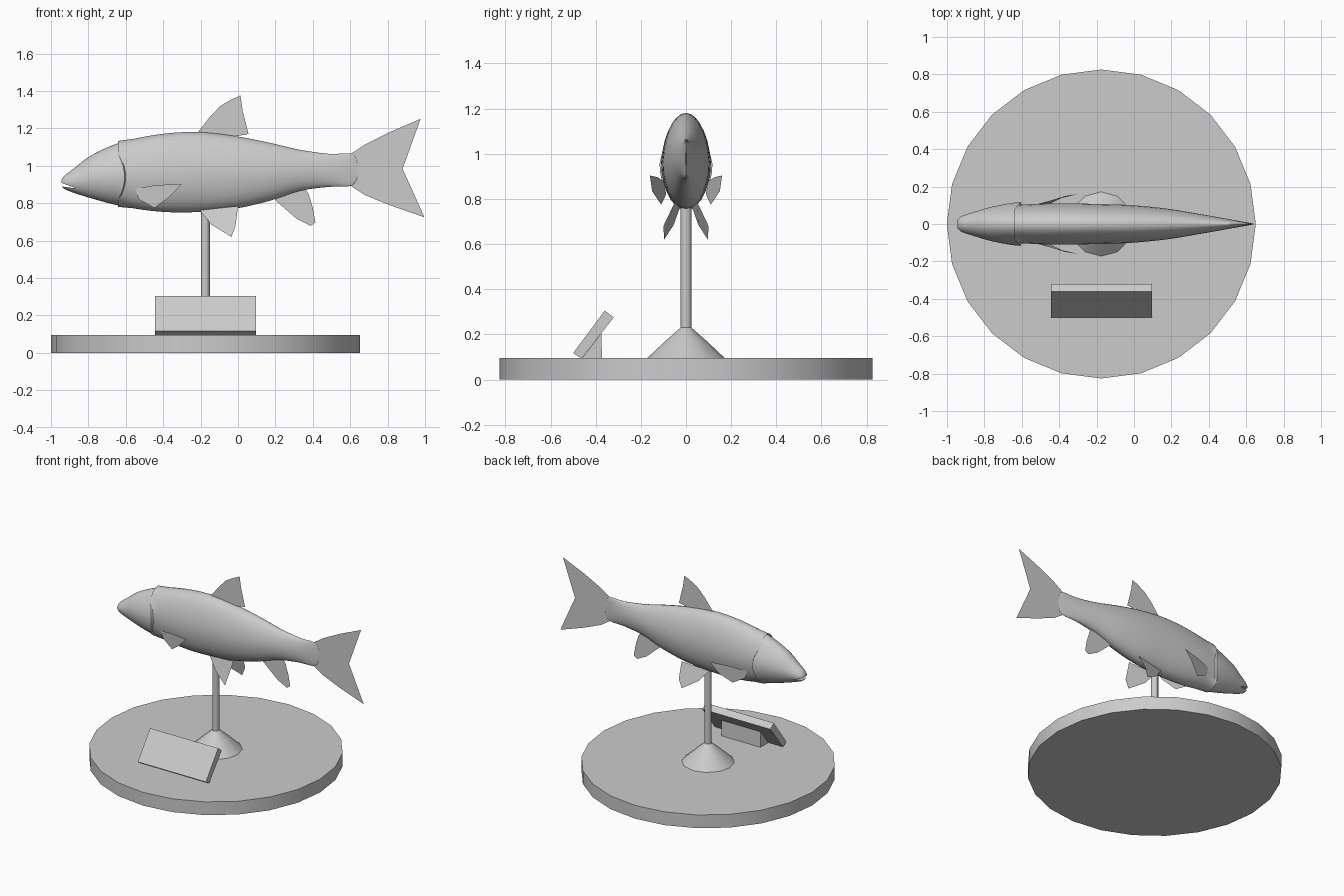
import bpy, bmesh, math
from mathutils import Vector

if "Cube" in bpy.data.objects:
    bpy.data.objects.remove(bpy.data.objects["Cube"])

grey = bpy.data.materials.new("plain grey")
grey.diffuse_color = (0.6, 0.6, 0.6, 1)
grey.use_nodes = True
grey.node_tree.nodes["Principled BSDF"].inputs["Base Color"].default_value = grey.diffuse_color
CX = -0.175  # stand axis


def make(name, verts, faces, smooth=True):
    me = bpy.data.meshes.new(name)
    me.from_pydata([tuple(v) for v in verts], [], faces)
    bm = bmesh.new()
    bm.from_mesh(me)
    bmesh.ops.recalc_face_normals(bm, faces=bm.faces)
    bm.to_mesh(me)
    bm.free()
    me.materials.append(grey)
    ob = bpy.data.objects.new(name, me)
    bpy.context.collection.objects.link(ob)
    if smooth:
        smooth_shade(ob)
    return ob


def activate(ob):
    bpy.ops.object.select_all(action='DESELECT')
    ob.select_set(True)
    bpy.context.view_layer.objects.active = ob


def smooth_shade(ob):
    activate(ob)
    bpy.ops.object.shade_smooth_by_angle(angle=math.radians(40))


def loft(name, rings, smooth=True):
    n = len(rings[0])
    faces = [(r * n + i, r * n + (i + 1) % n, (r + 1) * n + (i + 1) % n, (r + 1) * n + i)
             for r in range(len(rings) - 1) for i in range(n)]
    faces += [tuple(range(n)), tuple(range((len(rings) - 1) * n, len(rings) * n))]
    return make(name, [v for ring in rings for v in ring], faces, smooth)


def turned(name, profile, sides):
    return loft(name, [[(CX + r * math.cos(2 * math.pi * i / sides),
                         r * math.sin(2 * math.pi * i / sides), z)
                        for i in range(sides)] for r, z in profile])


def prism(name, yz, x0, x1):
    return loft(name, [[(x, y, z) for y, z in yz] for x in (x0, x1)], False)


# Stand: disc, flared foot, rod
turned("base_disc", [(0.826, 0), (0.826, 0.095)], 24)
turned("rod_foot", [(0.173, 0.094), (0.09, 0.172), (0.024, 0.23)], 12)
turned("rod", [(0.024, 0.22), (0.024, 0.80)], 12)

# Tilted plaque with its wedge support
prism("plaque", [(-0.50, 0.117), (-0.36, 0.305), (-0.32, 0.275), (-0.463, 0.093)], -0.445, 0.095)
prism("plaque_support", [(-0.46, 0.094), (-0.375, 0.205), (-0.372, 0.094)], -0.33, -0.02)

# Fish body sections: x, top, bottom, half width
sections = [
    (-0.943, 0.925, 0.890, 0.022), (-0.925, 0.950, 0.874, 0.040), (-0.87, 0.992, 0.853, 0.060),
    (-0.79, 1.053, 0.828, 0.080), (-0.69, 1.102, 0.800, 0.095), (-0.60, 1.134, 0.780, 0.103),
    (-0.47, 1.161, 0.760, 0.109), (-0.34, 1.177, 0.751, 0.110), (-0.20, 1.180, 0.754, 0.107),
    (-0.02, 1.160, 0.770, 0.101), (0.17, 1.123, 0.813, 0.083), (0.33, 1.086, 0.866, 0.057),
    (0.49, 1.064, 0.888, 0.029), (0.607, 1.064, 0.893, 0.008), (0.64, 1.01, 0.945, 0.002)]


def spline(pts, steps):
    pts = [Vector(p) for p in pts]
    out = []
    for i in range(len(pts) - 1):
        a, b, c, d = pts[max(i - 1, 0)], pts[i], pts[i + 1], pts[min(i + 2, len(pts) - 1)]
        for s in range(steps):
            t = s / steps
            out.append(b + (c - a) * 0.5 * t + (2 * a - 5 * b + 4 * c - d) * 0.5 * t * t
                       + (3 * b - a - 3 * c + d) * 0.5 * t ** 3)
    return out + [pts[-1]]


stations = spline(sections, 3)
# Doubled rings give the crisp rear edge of the gill cover
gill = [i for i, s in enumerate(stations) if abs(s[0] + 0.60) < 0.002][0]
before = stations[gill].copy()
before[0] -= 0.006
stations.insert(gill, before)
rings = []
for k, (x, top, bot, w) in enumerate(stations):
    mid, half = (top + bot) / 2, (top - bot) / 2
    ring = []
    for i in range(28):
        a = 2 * math.pi * i / 28
        y, z = w * math.cos(a), mid + half * math.sin(a)
        if math.sin(a) > 0:
            y *= 1 - 0.1 * math.sin(a)
        px = x
        band = max(0, 1 - ((z - 0.92) / 0.13) ** 2)
        if x < -0.7 or k <= gill:
            y += math.copysign(0.015 * band * max(0, min(1, (x + 0.85) / 0.2)), y)
        if k in (gill, gill + 1):
            px -= 0.035 * min(1, ((z - 0.94) / 0.12) ** 2)
        ring.append((px, y, z))
    rings.append(ring)
body = loft("fish_body", rings, False)

# Mouth slit cut into the snout
cutter = loft("mouth_cutter", [[(-0.863, y, 0.879), (-0.97, y, 0.918), (-0.97, y, 0.893)]
                               for y in (-0.1, 0.1)], False)
mod = body.modifiers.new("mouth", 'BOOLEAN')
mod.object = cutter
mod.operation = 'DIFFERENCE'
mod.solver = 'EXACT'
activate(body)
bpy.ops.object.modifier_apply(modifier="mouth")
bpy.data.objects.remove(cutter)
smooth_shade(body)

# Eyes: shallow domes set in the head
for side, tag in ((1, "left"), (-1, "right")):
    er = [[(-0.78 + r * math.cos(2 * math.pi * i / 16) - 0.1 * d,
            side * (0.062 + d + 0.18 * r * math.cos(2 * math.pi * i / 16)
                    - 0.3 * r * math.sin(2 * math.pi * i / 16)),
            0.968 + r * math.sin(2 * math.pi * i / 16)) for i in range(16)]
          for r, d in ((0.046, 0.0), (0.044, 0.008), (0.03, 0.015), (0.012, 0.018))]
    loft("eye_" + tag, er)


# Fins: flat sheets
def sheet(name, pts):
    make(name, pts, [tuple(range(len(pts)))], False)


def middle_fin(name, xz):
    sheet(name, [(x, 0, z) for x, z in xz])


middle_fin("dorsal_fin", [(-0.215, 1.178), (-0.15, 1.262), (-0.094, 1.32), (-0.04, 1.352),
                          (0.013, 1.377), (0.024, 1.30), (0.056, 1.17), (-0.03, 1.155)])
middle_fin("tail_fin", [(0.60, 1.062), (0.676, 1.112), (0.81, 1.18), (0.976, 1.251), (0.88, 0.984),
                        (0.997, 0.725), (0.81, 0.79), (0.676, 0.845), (0.60, 0.895)])
middle_fin("anal_fin", [(0.195, 0.82), (0.313, 0.717), (0.388, 0.679), (0.414, 0.698),
                        (0.40, 0.775), (0.377, 0.85), (0.36, 0.875), (0.27, 0.85)])

pelvic = [(-0.205, 0.027, 0.762), (-0.14, 0.055, 0.684), (-0.035, 0.097, 0.62),
          (-0.013, 0.10, 0.68), (0.0, 0.05, 0.785)]
pectoral = [(-0.30, 0.16, 0.904), (-0.366, 0.15, 0.834), (-0.447, 0.11, 0.775),
            (-0.53, 0.088, 0.82), (-0.55, 0.098, 0.877), (-0.447, 0.125, 0.896)]
for side, tag in ((1, "left"), (-1, "right")):
    for name, pts in (("pelvic_fin_", pelvic), ("pectoral_fin_", pectoral)):
        sheet(name + tag, [(x, side * y, z) for x, y, z in pts])
